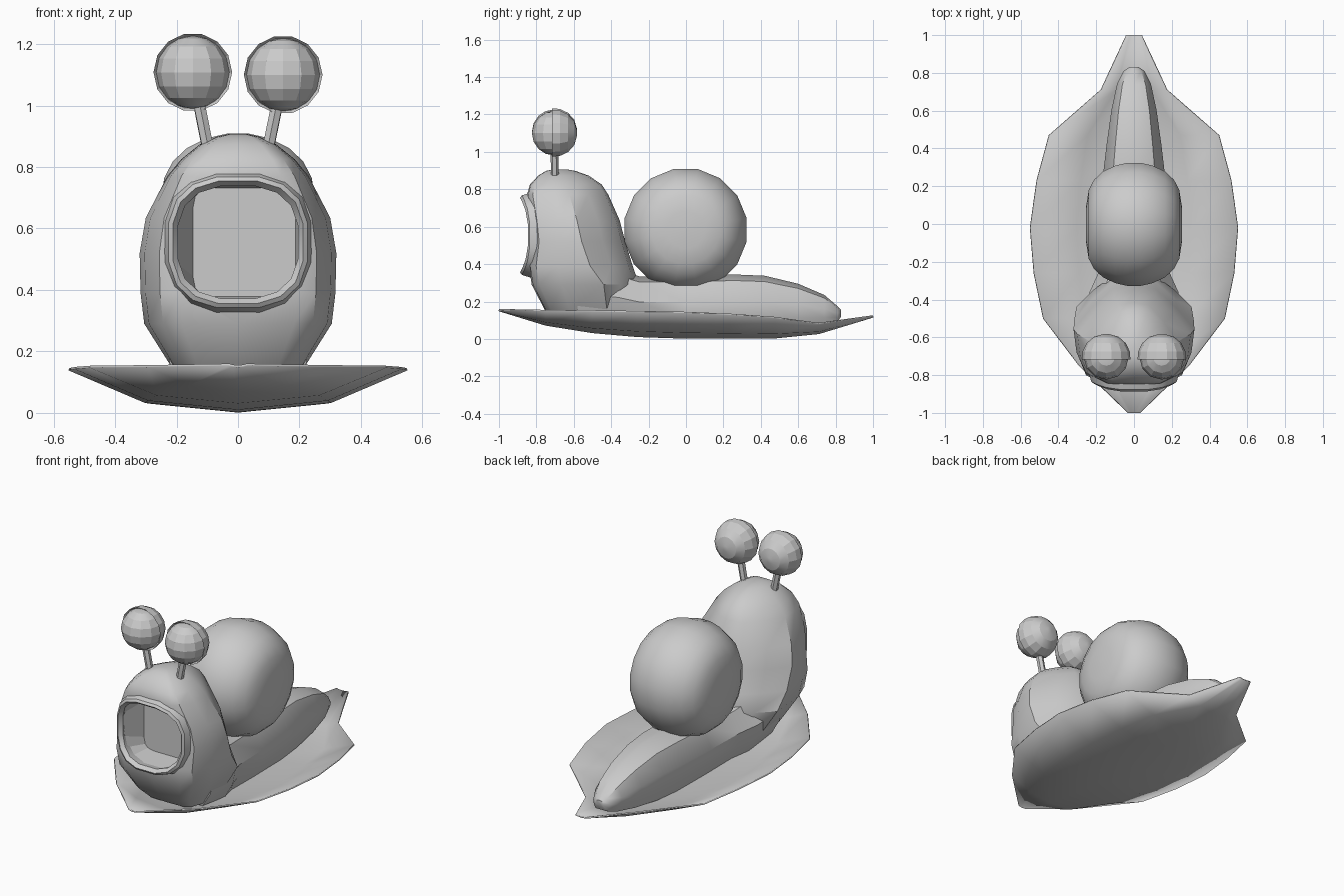
import bpy, bmesh, math
from mathutils import Vector

if "Cube" in bpy.data.objects:
    bpy.data.objects.remove(bpy.data.objects["Cube"])


def finish(name, bm, angle):
    bmesh.ops.remove_doubles(bm, verts=bm.verts, dist=1e-5)
    bmesh.ops.recalc_face_normals(bm, faces=bm.faces)
    me = bpy.data.meshes.new(name)
    bm.to_mesh(me)
    bm.free()
    ob = bpy.data.objects.new(name, me)
    bpy.context.collection.objects.link(ob)
    bpy.ops.object.select_all(action='DESELECT')
    ob.select_set(True)
    bpy.context.view_layer.objects.active = ob
    if angle:
        bpy.ops.object.shade_smooth_by_angle(angle=math.radians(angle))
    return ob


def loft(name, rings, angle=35, closed=True, caps=True, loop=False):
    """Skin a list of equal-length point rings."""
    bm = bmesh.new()
    vs = [[bm.verts.new(p) for p in r] for r in rings]
    n = len(rings[0])
    pairs = list(zip(vs, vs[1:])) + ([(vs[-1], vs[0])] if loop else [])
    for a, b in pairs:
        for i in range(n if closed else n - 1):
            j = (i + 1) % n
            bm.faces.new((a[i], a[j], b[j], b[i]))
    if caps:
        bm.faces.new(vs[0])
        bm.faces.new(vs[-1])
    return finish(name, bm, angle)


def mirrored(half):
    """Close a half section (x >= 0) across x = 0."""
    return half + [(-x, v) for x, v in reversed(half) if x > 1e-6]


def squarish(a, rx, rz, e=0.65):
    c, s = math.cos(a), math.sin(a)
    return (rx * math.copysign(abs(c) ** e, c), rz * math.copysign(abs(s) ** e, s))


# Leaf: y, half width, centre height, edge height
leaf_rows = [(-1, .03, .152, .157), (-.75, .29, .075, .152), (-.5, .48, .035, .15),
             (-.26, .53, .014, .146), (-.02, .55, .006, .142), (.23, .515, .005, .132),
             (.47, .45, .006, .115), (.71, .175, .03, .083), (1, .04, .118, .123)]
leaf = loft("leaf", [[(f * w, y, zc + (ze - zc) * abs(f) ** 2.5)
                      for f in (-1, -.55, 0, .55, 1)]
                     for y, w, zc, ze in leaf_rows], closed=False, caps=False)
mod = leaf.modifiers.new("thickness", 'SOLIDIFY')
mod.thickness = .008
mod.offset = 0

# Tail and foot: y, half width, top, bottom
tail_half = [(0, 1), (.68, .9), (1, .55), (.92, .27), (.7, 0)]
tail_rows = [(-.58, .24, .39, .07), (-.36, .235, .37, .04), (-.25, .185, .335, .03),
             (0, .172, .335, .02), (.25, .165, .345, .02), (.42, .145, .338, .025),
             (.6, .12, .295, .045), (.74, .09, .235, .07), (.81, .055, .175, .09),
             (.83, .025, .155, .12)]
loft("tail", [[(x * w, y, zb + f * (zt - zb)) for x, f in mirrored(tail_half)]
              for y, w, zt, zb in tail_rows])


# Head and neck: height, front y, back y, half width, depth fraction of the side ridge
def head_half(m):
    return [(0, 0), (.6, .012), (.8, .07), (.95, .28), (1, m),
            (.7, (m + .95) / 2 + .02), (.36, .96), (0, 1)]


head_rows = [(.085, -.68, -.32, .18, .7), (.155, -.755, -.28, .22, .7),
             (.29, -.825, -.25, .305, .67), (.39, -.84, -.285, .317, .59),
             (.52, -.82, -.325, .32, .53), (.635, -.83, -.355, .30, .52),
             (.77, -.85, -.415, .23, .52), (.825, -.835, -.45, .185, .52),
             (.873, -.79, -.52, .125, .52), (.898, -.75, -.59, .07, .52),
             (.907, -.71, -.64, .03, .52)]
head = loft("head", [[(x * w, yf + f * (yb - yf), z) for x, f in mirrored(head_half(m))]
                     for z, yf, yb, w, m in head_rows])

# Mouth cavity cut into the head
MZ, N = .555, 16
angles = [2 * math.pi * (i + .5) / N for i in range(N)]


def mouth_ring(y, rx, rz, dx, e):
    return [(dx + p[0], y, MZ + p[1]) for p in (squarish(a, rx, rz, e) for a in angles)]


cutter = loft("mouth_cutter", [mouth_ring(-1.0, .21, .195, 0, .7),
                               mouth_ring(-.84, .21, .195, 0, .7),
                               mouth_ring(-.69, .168, .178, .02, .3)], angle=0)
cut = head.modifiers.new("mouth", 'BOOLEAN')
cut.operation = 'DIFFERENCE'
cut.solver = 'EXACT'
cut.object = cutter
bpy.context.view_layer.objects.active = head
bpy.ops.object.modifier_apply(modifier=cut.name)
bpy.data.objects.remove(cutter)

# Lips: a band swept round the opening, pushed forward at top and bottom
lip_section = [(.005, .05), (-.005, 0), (.012, -.022), (.026, -.012), (.045, .05)]
lip_rings = []
for a in angles:
    y0 = -.822 - .045 * math.sin(a) ** 2
    ring = []
    for r, dy in lip_section:
        x, z = squarish(a, .203 + r, .19 + r, .75)
        ring.append((x, y0 + dy, MZ + z))
    lip_rings.append(ring)
loft("lips", lip_rings, caps=False, loop=True)

# Shell: profile spun about the x axis
shell_half = [(.255, .001), (.253, .1), (.24, .185), (.212, .24), (.165, .285),
              (.1, .317), (.035, .332)]
profile = shell_half + [(-x, r) for x, r in reversed(shell_half)]
loft("shell", [[(x, -.002 + r * math.cos(t), .583 + r * math.sin(t))
                for t in (2 * math.pi * (i + .5) / 16 for i in range(16))]
               for x, r in profile], angle=24)

# Eyes: stalk, ball and the eyelid cupping its back half
for side, label, ez in ((-1, "left", 1.108), (1, "right", 1.1)):
    base, centre = Vector((side * .09, -.70, .82)), Vector((side * .147, -.705, ez))
    axis = centre - base
    q = axis.to_track_quat('Z', 'Y')
    stalk = []
    for k in (0, .9):
        stalk.append([base + axis * k + q @ Vector((.021 * math.cos(i * math.pi / 3),
                                                   .021 * math.sin(i * math.pi / 3), 0))
                      for i in range(6)])
    loft(label + "_eye_stalk", stalk)

    bm = bmesh.new()
    bmesh.ops.create_uvsphere(bm, u_segments=12, v_segments=8, radius=.119)
    bmesh.ops.translate(bm, verts=bm.verts, vec=centre)
    finish(label + "_eye", bm, 20)

    lid = []
    for y, r in ((0, .119), (-.012, .128), (.03, .125), (.075, .103), (.108, .065), (.122, .015)):
        lid.append([centre + Vector((r * math.cos(i * math.pi / 7), y,
                                     r * math.sin(i * math.pi / 7))) for i in range(14)])
    loft(label + "_eyelid", lid, angle=20)
